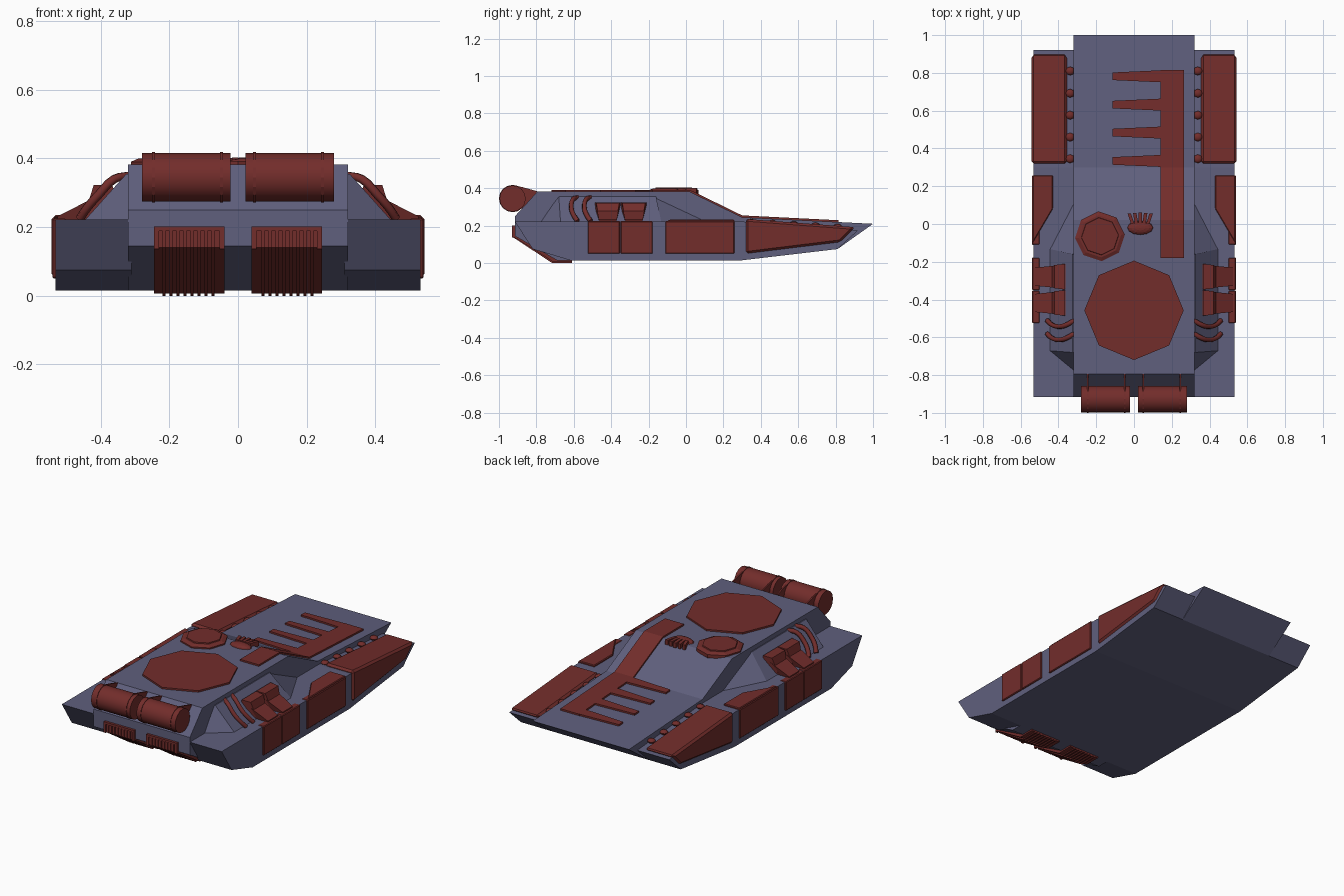
import bpy, bmesh, math
from mathutils import Vector, Matrix

if "Cube" in bpy.data.objects:
    bpy.data.objects.remove(bpy.data.objects["Cube"])


def material(name, col):
    m = bpy.data.materials.new(name)
    m.diffuse_color = (*col, 1)
    m.use_nodes = True
    m.node_tree.nodes["Principled BSDF"].inputs["Base Color"].default_value = m.diffuse_color
    return m


BLUE = material("hull_blue", (0.115, 0.115, 0.205))
RED = material("panel_red", (0.17, 0.026, 0.024))


def finish(name, bm, mat=RED, mirror=False, bevel=0, smooth=False):
    bmesh.ops.recalc_face_normals(bm, faces=bm.faces)
    me = bpy.data.meshes.new(name)
    bm.to_mesh(me)
    bm.free()
    ob = bpy.data.objects.new(name, me)
    bpy.context.collection.objects.link(ob)
    me.materials.append(mat)
    if bevel:
        b = ob.modifiers.new("Bevel", "BEVEL")
        b.width, b.segments = bevel, 1
    if mirror:
        m = ob.modifiers.new("Mirror", "MIRROR")
        m.use_mirror_merge = False
    if smooth:
        bpy.context.view_layer.objects.active = ob
        ob.select_set(True)
        bpy.ops.object.shade_smooth_by_angle(angle=math.radians(40))
        ob.select_set(False)
    return ob


def loft(bm, a, b):
    """Closed solid between two matching polygons."""
    va, vb = [bm.verts.new(p) for p in a], [bm.verts.new(p) for p in b]
    n = len(va)
    bm.faces.new(va[::-1])
    bm.faces.new(vb)
    for i in range(n):
        j = (i + 1) % n
        bm.faces.new((va[i], va[j], vb[j], vb[i]))


def prism(name, yz, x0, x1, **kw):
    """Side profile extruded across x."""
    bm = bmesh.new()
    loft(bm, [(x0, y, z) for y, z in yz], [(x1, y, z) for y, z in yz])
    return finish(name, bm, **kw)


def deck(y):
    """Height of the central hull's top surface."""
    if y < 0.02:
        return 0.382
    if y < 0.3:
        return 0.382 - (y - 0.02) / 0.28 * 0.137
    return 0.245 - (y - 0.3) / 0.7 * 0.035


def plate(name, xy, up=0.01, **kw):
    """Flat outline laid on the deck."""
    bm = bmesh.new()
    loft(bm, [(x, y, deck(y) - 0.01) for x, y in xy], [(x, y, deck(y) + up) for x, y in xy])
    return finish(name, bm, **kw)


def ngon(cx, cy, r, n=8, turn=0):
    return [(cx + r * math.cos(turn + i * math.tau / n), cy + r * math.sin(turn + i * math.tau / n)) for i in range(n)]


# Central hull
prism("central_hull", [(-0.915, 0.25), (-0.795, 0.382), (0.02, 0.382), (0.3, 0.245), (1, 0.21),
                       (0.81, 0.075), (0.3, 0.015), (-0.69, 0.015), (-0.915, 0.145)], -0.32, 0.32, mat=BLUE)

# Side pods
prism("side_pod", [(-0.915, 0.222), (0.3, 0.222), (0.92, 0.175), (0.81, 0.075), (0.3, 0.015),
                   (-0.62, 0.015), (-0.82, 0.075)], 0.31, 0.532, mat=BLUE, mirror=True)

# Sloping shoulders between deck and pods
bm = bmesh.new()
loft(bm, [(0.31, -0.79, 0.21), (0.455, -0.67, 0.21), (0.455, -0.13, 0.21), (0.31, 0.15, 0.21)],
     [(0.31, -0.68, 0.355), (0.325, -0.68, 0.355), (0.325, -0.16, 0.355), (0.31, -0.16, 0.355)])
finish("shoulder", bm, BLUE, mirror=True)

# Pod armour panels
prism("front_panel", [(0.32, 0.05), (0.32, 0.236), (0.905, 0.192), (0.825, 0.112)],
      0.355, 0.543, mirror=True, bevel=0.012)
prism("middle_side_panel", [(-0.11, 0.05), (-0.11, 0.225), (0.258, 0.225), (0.258, 0.05)],
      0.5, 0.54, mirror=True, bevel=0.004)
bm = bmesh.new()
outline = [(0.43, 0.258), (0.536, 0.258), (0.536, -0.1), (0.43, 0.08)]
loft(bm, [(x, y, 0.21) for x, y in outline], [(x, y, 0.232) for x, y in outline])
finish("middle_top_panel", bm, mirror=True, bevel=0.004)
for i, y in enumerate((-0.525, -0.35)):
    prism(f"rear_side_panel_{i}", [(y, 0.05), (y, 0.225), (y + 0.172, 0.225), (y + 0.172, 0.05)],
          0.5, 0.54, mirror=True, bevel=0.004)

# Air scoops above the rear panels
for i, y in enumerate((-0.418, -0.279)):
    bm = bmesh.new()
    loft(bm, [(0.34, y - 0.04, 0.22), (0.34, y - 0.066, 0.325), (0.34, y + 0.066, 0.325), (0.34, y + 0.04, 0.22)],
         [(0.525, y - 0.042, 0.22), (0.525, y - 0.048, 0.232), (0.525, y + 0.048, 0.232), (0.525, y + 0.042, 0.22)])
    # raised ridge on the outer slope
    loft(bm, [(0.36, y - 0.066, 0.23), (0.365, y - 0.068, 0.325), (0.365, y + 0.068, 0.325), (0.36, y + 0.066, 0.23)],
         [(0.45, y - 0.045, 0.23), (0.42, y - 0.062, 0.322), (0.42, y + 0.062, 0.322), (0.45, y + 0.045, 0.23)])
    finish(f"air_scoop_{i}", bm, mirror=True)

# Curved pipes on the shoulders
for i, dy in enumerate((0, -0.07)):
    cu = bpy.data.curves.new(f"shoulder_pipe_{i}", "CURVE")
    cu.dimensions, cu.bevel_depth, cu.bevel_resolution, cu.use_fill_caps = "3D", 0.013, 1, True
    path = [(0.315, -0.51, 0.35), (0.36, -0.535, 0.34), (0.405, -0.543, 0.295), (0.44, -0.53, 0.255), (0.46, -0.51, 0.225)]
    sp = cu.splines.new("BEZIER")
    sp.resolution_u = 3
    sp.bezier_points.add(len(path) - 1)
    for p, (x, y, z) in zip(sp.bezier_points, path):
        p.co = (x, y + dy, z)
        p.handle_left_type = p.handle_right_type = "AUTO"
    ob = bpy.data.objects.new(cu.name, cu)
    bpy.context.collection.objects.link(ob)
    cu.materials.append(RED)
    ob.modifiers.new("Mirror", "MIRROR").use_mirror_merge = False

# Row of small spikes beside the front panels
bm = bmesh.new()
for y in (0.81, 0.692, 0.576, 0.46, 0.345):
    z = 0.226 - (y - 0.3) * 0.06
    m = Matrix.Translation((0.338, y, z)) @ Matrix.Diagonal((0.024, 0.023, 0.014, 1))
    bmesh.ops.create_uvsphere(bm, u_segments=8, v_segments=6, radius=1, matrix=m)
finish("spike_row", bm, mirror=True, smooth=True)

# Rear twin drums with bands and brackets
def drum(bm, x0, x1, r):
    rot = Matrix.Translation(((x0 + x1) / 2, -0.927, 0.345)) @ Matrix.Rotation(math.pi / 2, 4, "Y")
    bmesh.ops.create_cone(bm, cap_ends=True, segments=16, radius1=r, radius2=r, depth=x1 - x0, matrix=rot)


bm = bmesh.new()
drum(bm, 0.022, 0.28, 0.07)
finish("drum", bm, mirror=True, smooth=True)
bm = bmesh.new()
for x in (0.048, 0.246):
    drum(bm, x - 0.004, x + 0.004, 0.073)
    side = [(-0.92, 0.416), (-0.87, 0.405), (-0.795, 0.384), (-0.85, 0.3), (-0.92, 0.28)]
    loft(bm, [(x - 0.004, y, z) for y, z in side], [(x + 0.004, y, z) for y, z in side])
finish("drum_brackets", bm, mirror=True)

# Exhaust grilles with ribs
def grille_profile(d):
    return [(-0.85, 0.2 - d), (-0.918 - d, 0.2 - d), (-0.918 - d, 0.14), (-0.705 - d, 0.01 - d),
            (-0.61, 0.01 - d), (-0.61, 0.04)]


prism("grille_base", grille_profile(0.004), 0.04, 0.244, mirror=True)
prism("grille_frame_top", [(-0.9, 0.201), (-0.93, 0.201), (-0.93, 0.188), (-0.9, 0.188)], 0.04, 0.244, mirror=True)
for i, x in enumerate((0.04, 0.23)):
    prism(f"grille_frame_side_{i}", [(-0.9, 0.201), (-0.93, 0.201), (-0.93, 0.136), (-0.9, 0.136)],
          x, x + 0.014, mirror=True)
bm = bmesh.new()
for i in range(8):
    x = 0.068 + i * 0.0205
    p = grille_profile(0.01)
    loft(bm, [(x, y, z) for y, z in p], [(x + 0.009, y, z) for y, z in p])
finish("grille_ribs", bm, mirror=True)

# Large octagonal deck plate
plate("deck_plate", ngon(0, -0.457, 0.263))

# Octagonal crew hatch with inset lid
bm = bmesh.new()
c = (-0.18, -0.065)
t = math.radians(4)
for z0, r0, z1, r1 in ((0.37, 0.132, 0.39, 0.132), (0.39, 0.132, 0.399, 0.112), (0.39, 0.102, 0.405, 0.098)):
    loft(bm, [(x, y, z0) for x, y in ngon(*c, r0, turn=t)], [(x, y, z1) for x, y in ngon(*c, r1, turn=t)])
finish("crew_hatch", bm)

# Small sensor hood with fanned fins
bm = bmesh.new()
m = Matrix.Translation((0.033, -0.02, 0.382)) @ Matrix.Diagonal((0.068, 0.037, 0.02, 1))
bmesh.ops.create_uvsphere(bm, u_segments=12, v_segments=8, radius=1, matrix=m)
for i in range(5):
    k = i - 2
    a = Vector((0.033 + k * 0.02, 0.0, 0.39))
    b = Vector((0.033 + k * 0.029, 0.062 - abs(k) * 0.003, 0.394))
    w, h = Vector((0.009, 0, 0)), Vector((0, 0, 0.012))
    loft(bm, [a - w - h, a + w - h, a + w + h, a - w + h], [b - w - h * 2, b + w - h * 2, b + w + h * 0.5, b - w + h * 0.5])
finish("sensor_hood", bm)

# Comb-shaped marking that follows the deck
ys = [-0.18, 0.02, 0.3, 0.815]
prism("comb_bar", [(y, deck(y) + 0.01) for y in ys] + [(y, deck(y) - 0.01) for y in reversed(ys)], 0.14, 0.265)
for i, y in enumerate((0.782, 0.632, 0.484, 0.334)):
    plate(f"comb_tooth_{i}", [(0.15, y - 0.032), (0.15, y + 0.032), (-0.115, y + 0.02), (-0.115, y - 0.02)])
